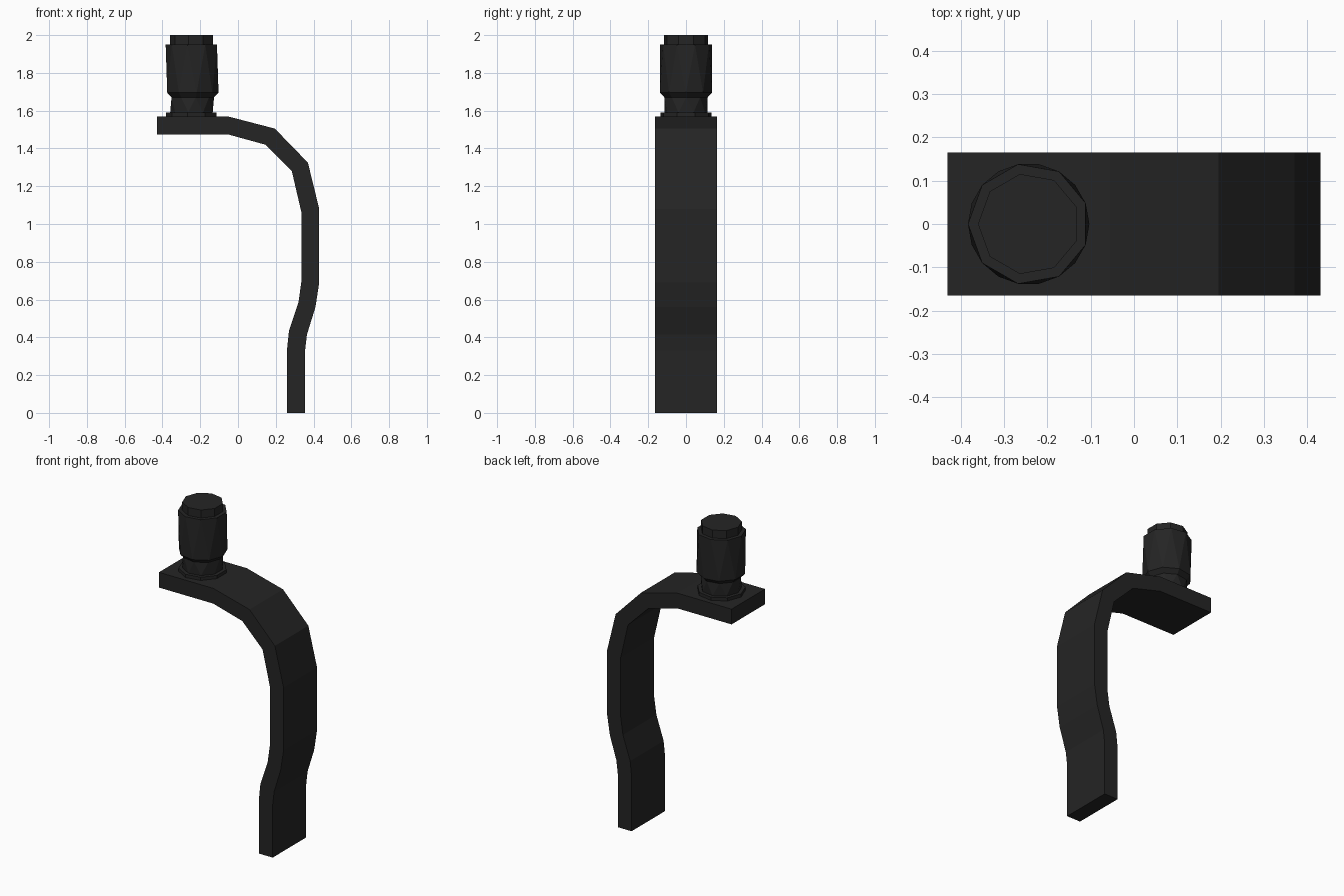
import bpy, bmesh
from math import cos, sin, pi

cube = bpy.data.objects.get("Cube")
if cube:
    bpy.data.objects.remove(cube, do_unlink=True)

# One dark colour for everything
dark = bpy.data.materials.new("charcoal_black")
dark.use_nodes = True
dark.diffuse_color = (0.018, 0.018, 0.018, 1)
dark.node_tree.nodes["Principled BSDF"].inputs["Base Color"].default_value = dark.diffuse_color


def finish(bm, name):
    bmesh.ops.recalc_face_normals(bm, faces=bm.faces)
    mesh = bpy.data.meshes.new(name)
    bm.to_mesh(mesh)
    bm.free()
    mesh.materials.append(dark)
    obj = bpy.data.objects.new(name, mesh)
    bpy.context.collection.objects.link(obj)
    return obj


# Bent flat bar: outer and inner edge of the side profile, extruded across y
HALF_WIDTH = 0.165
outer = [(-0.43, 1.57), (-0.055, 1.57), (0.195, 1.505), (0.37, 1.325), (0.43, 1.08),
         (0.43, 0.69), (0.41, 0.56), (0.365, 0.415), (0.355, 0.33), (0.355, 0)]
inner = [(-0.43, 1.475), (-0.055, 1.475), (0.145, 1.42), (0.285, 1.28), (0.335, 1.065),
         (0.335, 0.69), (0.32, 0.585), (0.27, 0.435), (0.26, 0.34), (0.26, 0)]
bm = bmesh.new()
rows = [[bm.verts.new((x, y, z)) for x, z in edge]
        for edge, y in ((outer, -HALF_WIDTH), (outer, HALF_WIDTH),
                        (inner, HALF_WIDTH), (inner, -HALF_WIDTH))]
for r in range(4):
    a, b = rows[r], rows[(r + 1) % 4]
    for i in range(len(outer) - 1):
        bm.faces.new((a[i], a[i + 1], b[i + 1], b[i]))
for end in (0, -1):
    bm.faces.new([row[end] for row in rows])
finish(bm, "bent_arm")

# Nine-sided peg: rings of (radius, height, half-step twist), bottom to top
SIDES = 9
CENTRE_X = -0.243
rings = [(0.138, 1.56, 0), (0.138, 1.59, 0), (0.116, 1.59, 0), (0.116, 1.67, 1),
         (0.14, 1.695, 1), (0.14, 1.95, 0), (0.117, 1.95, 0), (0.117, 2.0, 0)]
bm = bmesh.new()
loops = []
for radius, z, twist in rings:
    angles = [pi + (i + twist / 2) * 2 * pi / SIDES for i in range(SIDES)]
    loops.append([bm.verts.new((CENTRE_X + radius * cos(t), radius * sin(t), z)) for t in angles])
for k in range(len(rings) - 1):
    a, b = loops[k], loops[k + 1]
    change = rings[k + 1][2] - rings[k][2]
    for i in range(SIDES):
        j = (i + 1) % SIDES
        if change == 0:
            bm.faces.new((a[i], a[j], b[j], b[i]))
        elif change > 0:
            bm.faces.new((a[i], a[j], b[i]))
            bm.faces.new((a[j], b[j], b[i]))
        else:
            bm.faces.new((a[i], b[j], b[i]))
            bm.faces.new((a[i], a[j], b[j]))
bm.faces.new(loops[0])
bm.faces.new(loops[-1])
finish(bm, "pedal_peg")
